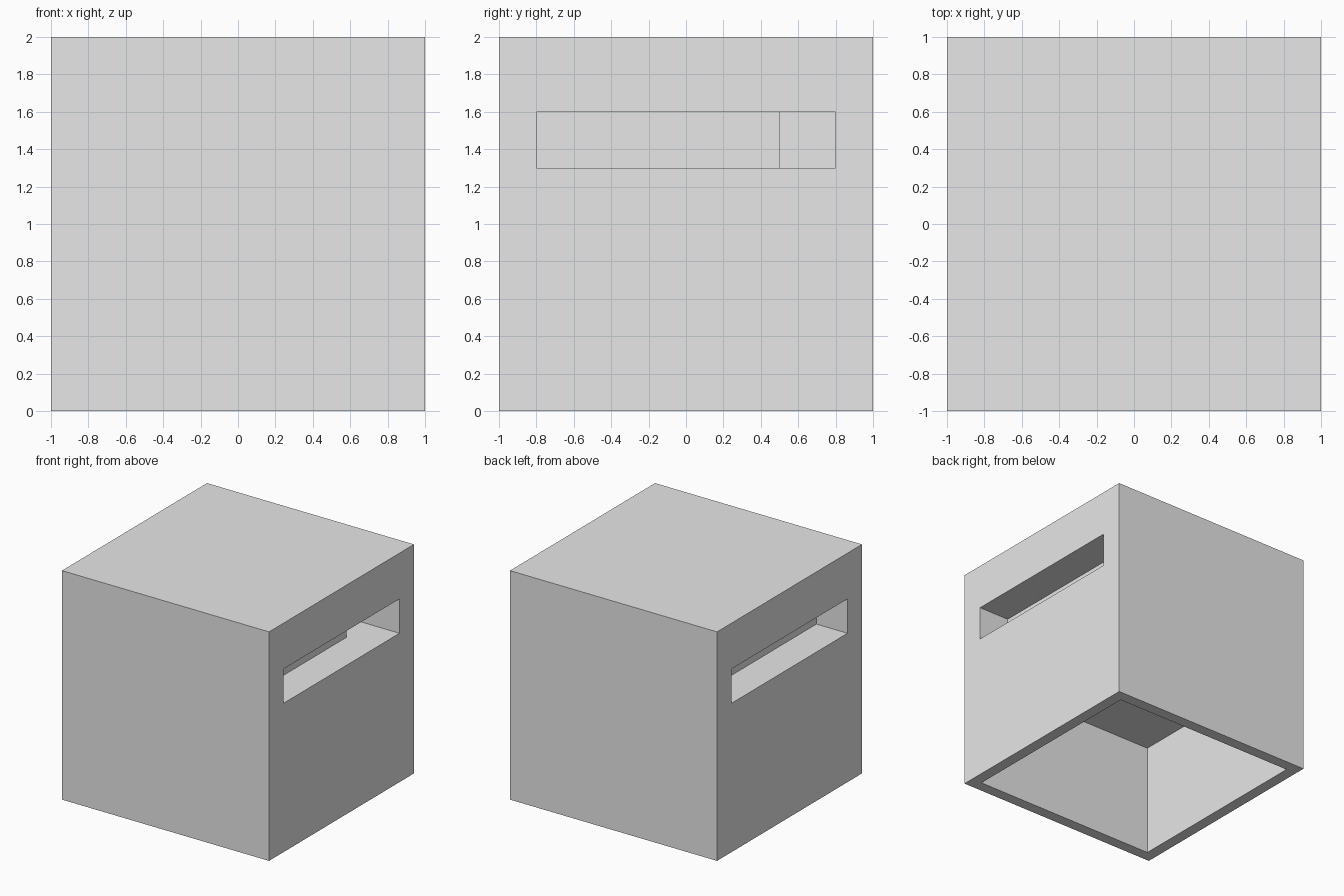
import bpy
import bmesh

old = bpy.data.objects.get("Cube")
if old:
    bpy.data.objects.remove(old, do_unlink=True)

# Single plain grey
grey = bpy.data.materials.new("plain_grey")
grey.use_nodes = True
colour = (0.8, 0.8, 0.8, 1.0)
grey.diffuse_color = colour
grey.node_tree.nodes["Principled BSDF"].inputs["Base Color"].default_value = colour


def prism(name, outline, bottom, top):
    """Extrude a flat xy outline from bottom to top."""
    bm = bmesh.new()
    face = bm.faces.new([bm.verts.new((x, y, bottom)) for x, y in outline])
    ext = bmesh.ops.extrude_face_region(bm, geom=[face])
    verts = [v for v in ext["geom"] if isinstance(v, bmesh.types.BMVert)]
    bmesh.ops.translate(bm, verts=verts, vec=(0, 0, top - bottom))
    bmesh.ops.recalc_face_normals(bm, faces=bm.faces)
    mesh = bpy.data.meshes.new(name)
    bm.to_mesh(mesh)
    bm.free()
    mesh.materials.append(grey)
    obj = bpy.data.objects.new(name, mesh)
    bpy.context.collection.objects.link(obj)
    return obj


def square(half):
    return [(-half, -half), (half, -half), (half, half), (-half, half)]


# Outer block
box_body = prism("box_body", square(1), 0, 2)

# Open cavity underneath, leaving thin walls
cutters = [prism("cavity_cutter", square(0.9), -0.2, 1)]

# Side slots: a shallow pocket with a deeper passage at its back end
slot = [(1.2, -0.8), (1.2, 0.8), (0.1, 0.8), (0.1, 0.5), (0.7, 0.5), (0.7, -0.8)]
for side, label in ((1, "left"), (-1, "right")):
    outline = [(side * x, y) for x, y in slot]
    cutters.append(prism(label + "_slot_cutter", outline, 1.3, 1.6))

for cutter in cutters:
    cutter.hide_render = True
    cut = box_body.modifiers.new(cutter.name, "BOOLEAN")
    cut.operation = "DIFFERENCE"
    cut.solver = "EXACT"
    cut.object = cutter

# Bake the cuts and drop the helpers
bpy.context.view_layer.update()
graph = bpy.context.evaluated_depsgraph_get()
carved = bpy.data.meshes.new_from_object(box_body.evaluated_get(graph))
box_body.modifiers.clear()
box_body.data = carved
for cutter in cutters:
    bpy.data.objects.remove(cutter, do_unlink=True)
